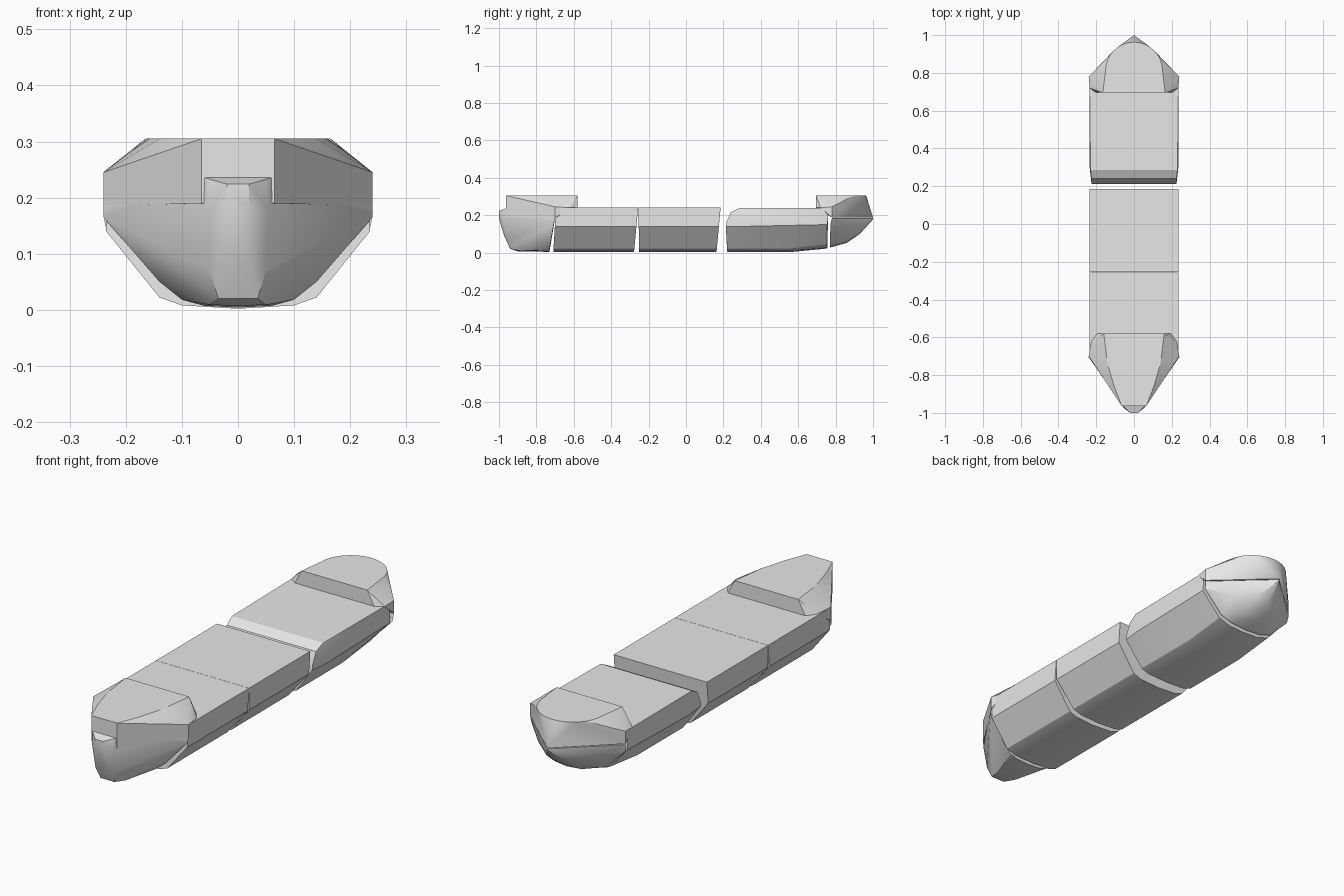
import bpy
import bmesh
import math

grey = bpy.data.materials.new("hull grey")
grey.diffuse_color = (0.8, 0.8, 0.8, 1)


def hull_part(name, half_points):
    """Mirror points across x and wrap them in a convex shell."""
    bm = bmesh.new()
    for x, y, z in half_points:
        bm.verts.new((x, y, z))
        if x > 0:
            bm.verts.new((-x, y, z))
    res = bmesh.ops.convex_hull(bm, input=bm.verts)
    loose = {g for g in res["geom_interior"] + res["geom_unused"]
             if isinstance(g, bmesh.types.BMVert)}
    bmesh.ops.delete(bm, geom=list(loose), context='VERTS')
    bmesh.ops.dissolve_limit(bm, angle_limit=math.radians(1),
                             verts=bm.verts, edges=bm.edges)
    bmesh.ops.recalc_face_normals(bm, faces=bm.faces)
    mesh = bpy.data.meshes.new(name)
    bm.to_mesh(mesh)
    bm.free()
    mesh.materials.append(grey)
    obj = bpy.data.objects.new(name, mesh)
    bpy.context.collection.objects.link(obj)
    bpy.ops.object.select_all(action='DESELECT')
    obj.select_set(True)
    bpy.context.view_layer.objects.active = obj
    bpy.ops.object.shade_smooth_by_angle(angle=math.radians(25))


# Half cross-section of the mid hull: deck edge, side, bilge, keel
SECTION = [(0.235, 0.24), (0.235, 0.14), (0.14, 0.022), (0.10, 0.008), (0.0, 0.002)]


def station(y_top, y_bottom):
    """Mid-hull section leaning from y_bottom at the keel to y_top at the deck."""
    return [(x, y_bottom + (y_top - y_bottom) * z / 0.24, z) for x, z in SECTION]


# Mid hull blocks
hull_part("fore_hull", station(-0.695, -0.71) + station(-0.256, -0.278))
hull_part("middle_hull", station(-0.255, -0.25) + station(0.185, 0.163))

# Aft block: rounded deck edge in front, keel rising toward the stern
hull_part("aft_hull", [
    (0.225, 0.213, 0.14), (0.225, 0.217, 0.165), (0.225, 0.24, 0.215),
    (0.23, 0.285, 0.238), (0.235, 0.30, 0.225), (0.235, 0.30, 0.14),
    (0.14, 0.22, 0.022), (0.10, 0.22, 0.008), (0, 0.222, 0.002),
    (0.14, 0.55, 0.022), (0.10, 0.55, 0.008), (0, 0.55, 0.002),
    (0.235, 0.745, 0.24), (0.235, 0.76, 0.19), (0.235, 0.755, 0.15),
    (0.14, 0.755, 0.045), (0.08, 0.755, 0.026), (0, 0.755, 0.022)])

# Lower bow with a blunt upright stem
hull_part("lower_bow", [
    (0.24, -0.70, 0.185), (0.24, -0.705, 0.165), (0.14, -0.725, 0.05),
    (0.10, -0.73, 0.018), (0.06, -0.73, 0.007), (0, -0.73, 0.004),
    (0.05, -0.88, 0.009), (0, -0.90, 0.007), (0.035, -0.94, 0.02),
    (0.05, -0.955, 0.07), (0.02, -0.972, 0.09), (0.053, -0.975, 0.18),
    (0.02, -1.0, 0.18), (0.02, -1.0, 0.224), (0.05, -0.975, 0.226),
    (0.06, -0.962, 0.236)])

# Raised forecastle
deck = [(0.065, -0.963), (0.105, -0.86), (0.14, -0.74), (0.16, -0.58)]
hull_part("forecastle", [(x, y, 0.305) for x, y in deck] + [
    (0.065, -0.963, 0.19), (0.24, -0.70, 0.185), (0.24, -0.70, 0.245),
    (0.225, -0.62, 0.24), (0.195, -0.58, 0.24)])

# Lower stern tapering to a point
hull_part("lower_stern", [
    (0.24, 0.78, 0.184), (0.237, 0.772, 0.15), (0.14, 0.77, 0.052),
    (0.08, 0.77, 0.032), (0, 0.77, 0.027), (0.07, 0.85, 0.054),
    (0, 0.86, 0.052), (0.15, 0.85, 0.12), (0.06, 0.92, 0.11),
    (0, 0.93, 0.10), (0, 1.0, 0.178), (0, 1.0, 0.184)])

# Raised stern deck with a semicircular rim
rim = [(0.15 * math.cos(a), 0.815 + 0.148 * math.sin(a), 0.305)
       for a in [math.radians(11.25 * i) for i in range(9)]]
hull_part("raised_stern", [(max(x, 0) if x > 1e-5 else 0, y, z) for x, y, z in rim] + [
    (0.165, 0.695, 0.305), (0.20, 0.695, 0.24), (0.235, 0.72, 0.24),
    (0.24, 0.78, 0.245), (0.24, 0.78, 0.188), (0, 1.0, 0.188)])
